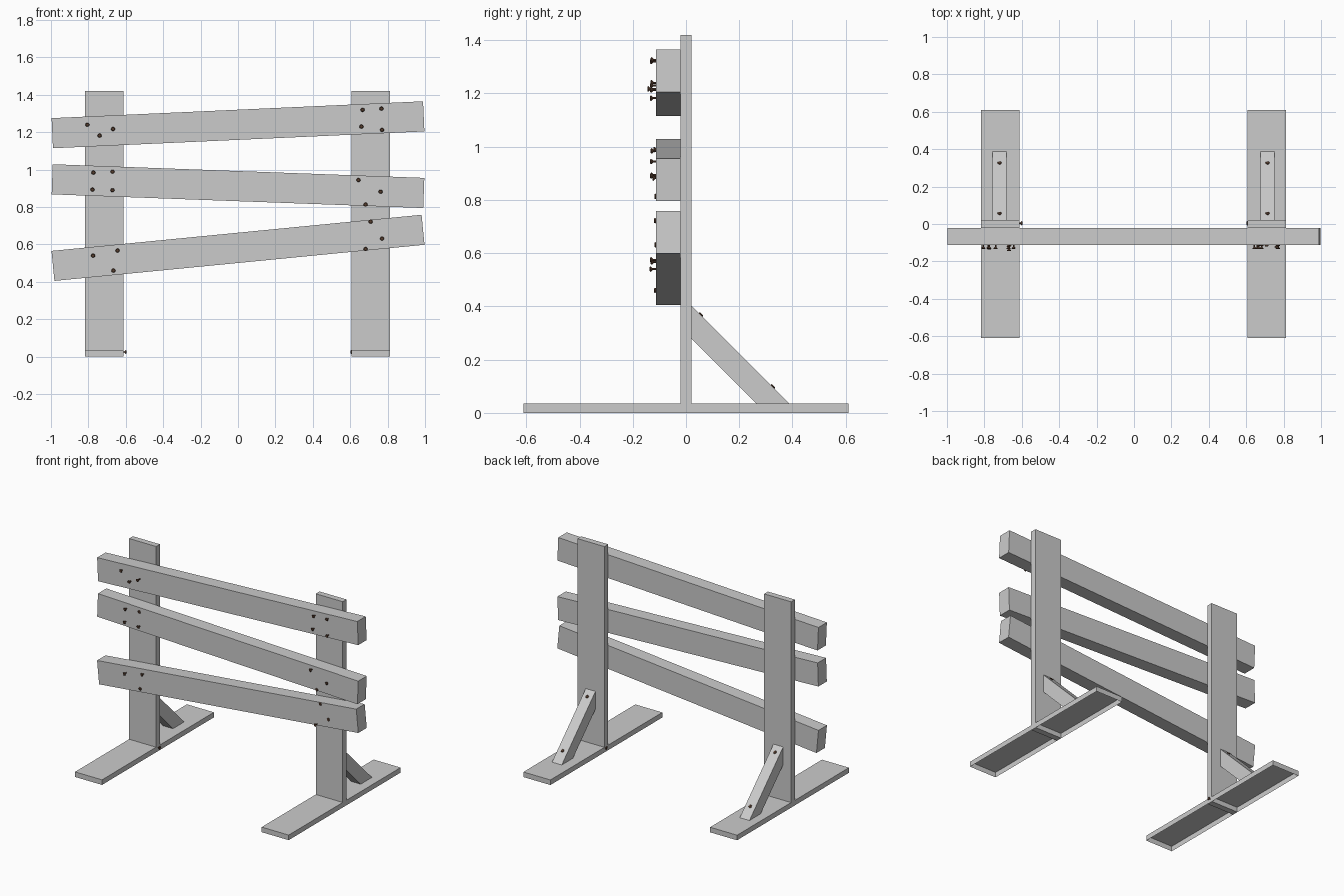
import bpy, bmesh, math
from mathutils import Vector, Matrix

if "Cube" in bpy.data.objects:
    bpy.data.objects.remove(bpy.data.objects["Cube"])

rust = bpy.data.materials.new("dark_rust")
rust.diffuse_color = (0.1, 0.05, 0.03, 1)
rust.use_nodes = True
rust.node_tree.nodes["Principled BSDF"].inputs["Base Color"].default_value = rust.diffuse_color


def finish(name, bm, mat=None):
    bmesh.ops.recalc_face_normals(bm, faces=bm.faces)
    me = bpy.data.meshes.new(name)
    bm.to_mesh(me)
    bm.free()
    ob = bpy.data.objects.new(name, me)
    bpy.context.collection.objects.link(ob)
    if mat:
        me.materials.append(mat)
    return ob


def box(name, size, loc, tilt=0, open_bottom=False):
    bm = bmesh.new()
    bmesh.ops.create_cube(bm, size=1, matrix=Matrix.Diagonal((*size, 1)))
    ob = finish(name, bm)
    if open_bottom:
        bm = bmesh.new()
        bm.from_mesh(ob.data)
        down = [f for f in bm.faces if f.normal.z < -0.9]
        bmesh.ops.delete(bm, geom=down, context='FACES_ONLY')
        bm.to_mesh(ob.data)
        bm.free()
    ob.location = loc
    ob.rotation_euler = (0, -tilt, 0)
    return ob


def screw(name, point, normal, out):
    # flared head on a pointed shank; 'out' is how far the head stands proud
    profile = [(0.0, 0.0), (0.008, 0.0), (0.011, -0.003), (0.010, -0.005),
               (0.004, -0.011), (0.004, -0.05), (0.0, -0.065)]
    bm = bmesh.new()
    vs = [bm.verts.new((r, 0, z)) for r, z in profile]
    es = [bm.edges.new(p) for p in zip(vs, vs[1:])]
    bmesh.ops.spin(bm, geom=vs + es, cent=(0, 0, 0), axis=(0, 0, 1),
                   angle=math.tau, steps=10, use_duplicate=False)
    bmesh.ops.remove_doubles(bm, verts=bm.verts, dist=1e-5)
    ob = finish(name, bm, rust)
    n = Vector(normal).normalized()
    ob.rotation_euler = n.to_track_quat('Z', 'Y').to_euler()
    ob.location = Vector(point) + n * out


def brace(name, x, width):
    # 45 degree strut cut flush to post and foot
    profile = [(0.02, 0.28), (0.02, 0.403), (0.388, 0.035), (0.265, 0.035)]
    bm = bmesh.new()
    face = bm.faces.new([bm.verts.new((x - width / 2, y, z)) for y, z in profile])
    ext = bmesh.ops.extrude_face_region(bm, geom=[face])
    bmesh.ops.translate(bm, vec=(width, 0, 0),
                        verts=[v for v in ext["geom"] if isinstance(v, bmesh.types.BMVert)])
    # the extrude keeps the source face as the end cap
    finish(name, bm)


# two stands: foot, post, brace and their screws
for side, x, proud in (("left", -0.714, 0.014), ("right", 0.711, 0.006)):
    box(side + "_foot", (0.206, 1.22, 0.035), (x, 0, 0.0175), open_bottom=True)
    box(side + "_post", (0.206, 0.041, 1.418), (x, 0, 0.711))
    bx = x + (-0.005 if x < 0 else 0.003)
    brace(side + "_brace", bx, 0.074)
    for y in (0.055, 0.325):
        screw(side + "_brace_screw", (bx, y, 0.423 - y), (0, 1, 1), 0.006)
    inward = -math.copysign(1, x)
    screw(side + "_foot_screw", (x + inward * 0.103, 0.004, 0.025), (inward, 0, 0), proud)

# three crooked rails
for name, z, rise in (("top", 1.24, 0.09), ("middle", 0.912, -0.073), ("bottom", 0.582, 0.194)):
    tilt = math.atan2(rise, 1.988)
    box(name + "_rail", (1.988, 0.092, 0.161), (0, -0.0665, z), tilt)

# rail screws: x, z, standout
for x, z, out in (
        (-0.805, 1.24, 0.02), (-0.74, 1.182, 0.022), (-0.668, 1.217, 0.033),
        (0.666, 1.32, 0.022), (0.767, 1.326, 0.02), (0.66, 1.23, 0.022), (0.77, 1.213, 0.022),
        (-0.773, 0.984, 0.02), (-0.671, 0.989, 0.01), (-0.778, 0.893, 0.02), (-0.671, 0.89, 0.022),
        (0.644, 0.944, 0.022), (0.762, 0.882, 0.014), (0.682, 0.813, 0.006),
        (-0.775, 0.54, 0.024), (-0.644, 0.567, 0.02), (-0.666, 0.46, 0.007),
        (0.709, 0.722, 0.007), (0.77, 0.631, 0.006), (0.682, 0.575, 0.022)):
    screw("rail_screw", (x, -0.1125, z), (0, -1, 0), out)
